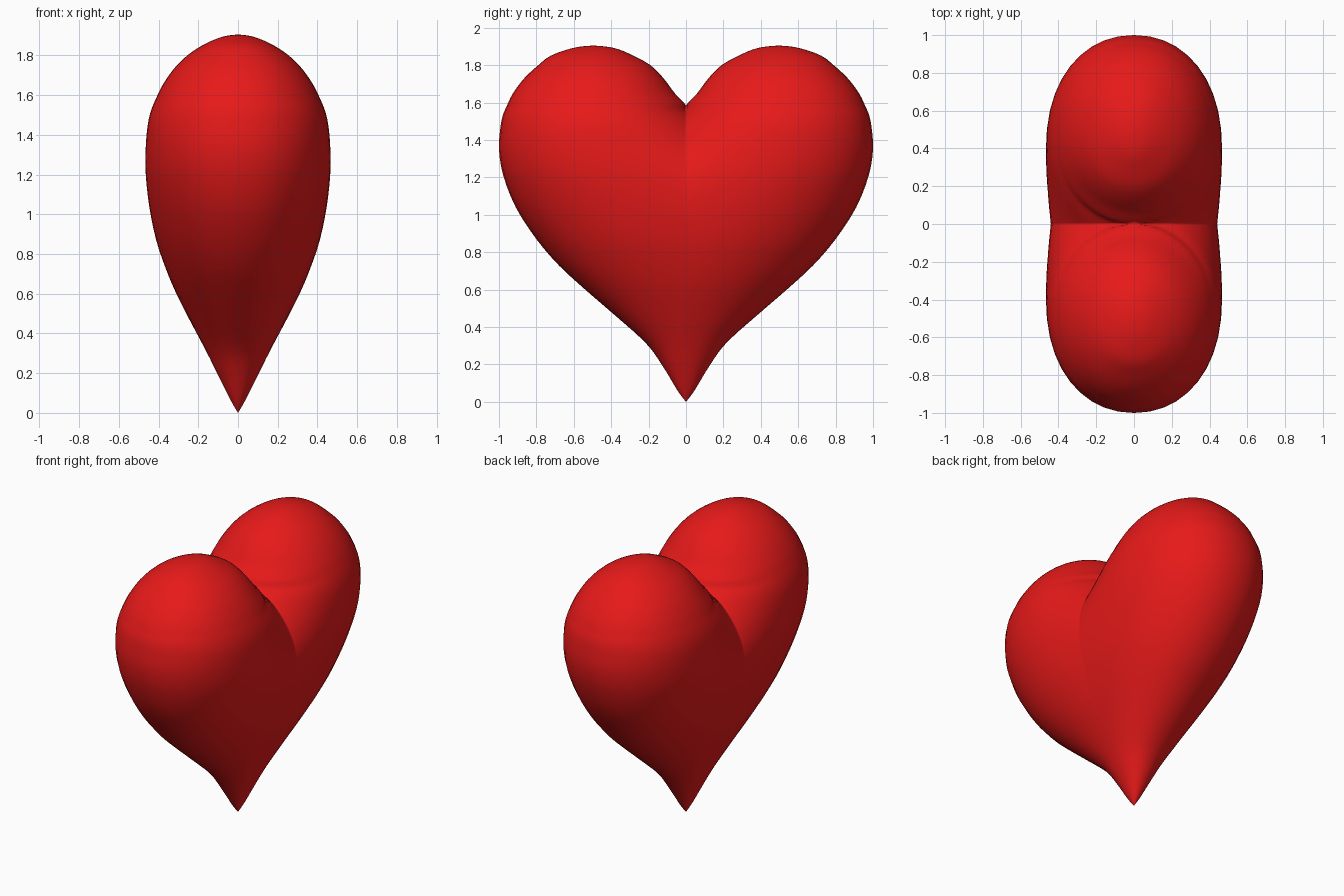
import bpy, bmesh, math

if "Cube" in bpy.data.objects:
    bpy.data.objects.remove(bpy.data.objects["Cube"])

# Heart sections by height: z, inner y, outer y, lobe centre y, half thickness, half thickness at middle
ROWS = [
    (0.00, 0, 0.00, 0, 0, 0),
    (0.06, 0, 0.045, 0, 0.035, 0.035),
    (0.20, 0, 0.13, 0, 0.105, 0.105),
    (0.32, 0, 0.22, 0, 0.165, 0.165),
    (0.48, 0, 0.40, 0, 0.25, 0.25),
    (0.61, 0, 0.55, 0.03, 0.315, 0.315),
    (0.73, 0, 0.68, 0.08, 0.365, 0.364),
    (0.87, 0, 0.80, 0.15, 0.412, 0.408),
    (1.04, 0, 0.91, 0.25, 0.447, 0.438),
    (1.21, 0, 0.977, 0.36, 0.465, 0.432),
    (1.35, 0, 1.00, 0.42, 0.464, 0.375),
    (1.46, 0, 0.993, 0.45, 0.453, 0.285),
    (1.53, 0, 0.98, 0.46, 0.435, 0.18),
    (1.585, 0, 0.957, 0.47, 0.412, 0),
    (1.65, 0.06, 0.925, 0.475, 0.38, 0),
    (1.73, 0.12, 0.865, 0.485, 0.325, 0),
    (1.80, 0.19, 0.79, 0.49, 0.255, 0),
    (1.85, 0.28, 0.725, 0.495, 0.18, 0),
    (1.885, 0.36, 0.63, 0.495, 0.105, 0),
    (1.90, 0.43, 0.56, 0.495, 0.05, 0),
    (1.905, 0.495, 0.495, 0.495, 0, 0),
]
STEPS, COLS = 3, 10


def smooth_rows(rows):
    """Catmull-Rom interpolation between the section rows."""
    out = []
    for i in range(len(rows) - 1):
        a, b, c, d = (rows[max(i - 1, 0)], rows[i], rows[i + 1],
                      rows[min(i + 2, len(rows) - 1)])
        for k in range(STEPS):
            t = k / STEPS
            out.append([max(0.0, q + 0.5 * t * (r - p + t * (2 * p - 5 * q + 4 * r - s
                        + t * (3 * (q - r) + s - p))))
                        for p, q, r, s in zip(a, b, c, d)])
    out.append(list(rows[-1]))
    return out


def section(z, yi, yo, c, thick, mid):
    """Quarter section: outer edge -> thickest point -> middle."""
    pts = []
    mid = min(mid, thick)
    for k in range(COLS, 0, -1):
        u = math.sin(math.pi / 2 * k / COLS)
        pts.append((thick * max(0, 1 - u ** 2.12) ** (1 / 2.12), c + (yo - c) * u, z))
    for k in range(COLS + 1):
        u = math.sin(math.pi / 2 * k / COLS)
        x = math.sqrt(max(0, mid ** 2 + (thick ** 2 - mid ** 2) * (1 - u * u)))
        pts.append((x, c - (c - yi) * u, z))
    return pts


# One quarter of the heart, lofted upwards
bm = bmesh.new()
grid = [[bm.verts.new(p) for p in section(*row)] for row in smooth_rows(ROWS)]
for low, high in zip(grid, grid[1:]):
    for j in range(2 * COLS):
        bm.faces.new((low[j], high[j], high[j + 1], low[j + 1]))
bmesh.ops.remove_doubles(bm, verts=bm.verts, dist=0.0005)
bmesh.ops.dissolve_degenerate(bm, edges=bm.edges, dist=0.0001)
for f in bm.faces:
    f.smooth = True
mesh = bpy.data.meshes.new("heart")
bm.to_mesh(mesh)
bm.free()
heart = bpy.data.objects.new("heart", mesh)
bpy.context.collection.objects.link(heart)

# Mirror to the other three quarters
mirror = heart.modifiers.new("mirror", 'MIRROR')
mirror.use_axis = (True, True, False)
mirror.use_mirror_merge = True
mirror.merge_threshold = 0.0005

# Red material
red = bpy.data.materials.new("red")
red.diffuse_color = (0.8, 0.01, 0.01, 1)
red.use_nodes = True
red.node_tree.nodes["Principled BSDF"].inputs["Base Color"].default_value = red.diffuse_color
mesh.materials.append(red)
